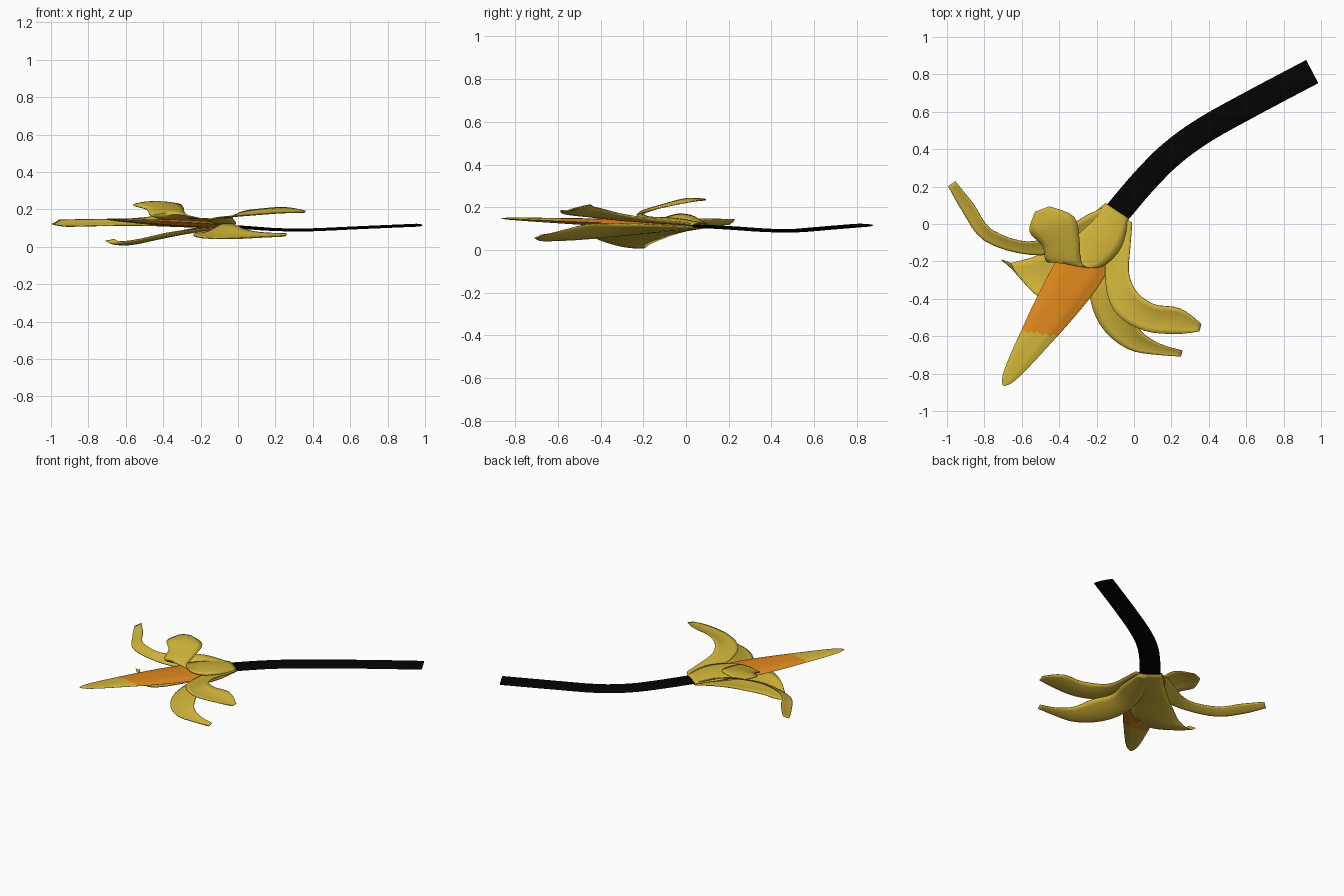
import bpy, bmesh, math
from mathutils import Vector

if "Cube" in bpy.data.objects:
    bpy.data.objects.remove(bpy.data.objects["Cube"])


def material(name, rgb):
    m = bpy.data.materials.new(name)
    m.diffuse_color = (*rgb, 1)
    m.use_nodes = True
    m.node_tree.nodes["Principled BSDF"].inputs["Base Color"].default_value = m.diffuse_color
    return m


YELLOW = material("petal yellow", (0.64, 0.46, 0.042))
ORANGE = material("trumpet orange", (0.75, 0.25, 0.012))
BLACK = material("stem black", (0.001, 0.001, 0.001))


def loft(name, rows, mats, closed=False, pick=None):
    """Skin rows of points into a mesh; closed rows become capped tubes."""
    bm = bmesh.new()
    grid = [[bm.verts.new(p) for p in row] for row in rows]
    n = len(grid[0])
    for a, b in zip(grid, grid[1:]):
        for j in range(n if closed else n - 1):
            k = (j + 1) % n
            bm.faces.new((a[j], a[k], b[k], b[j]))
    if closed:
        bm.faces.new(grid[0])
        bm.faces.new(grid[-1])
    if pick:
        for f in bm.faces:
            f.material_index = pick(f.calc_center_median())
    bmesh.ops.recalc_face_normals(bm, faces=bm.faces)
    mesh = bpy.data.meshes.new(name)
    bm.to_mesh(mesh)
    bm.free()
    for m in mats:
        mesh.materials.append(m)
    ob = bpy.data.objects.new(name, mesh)
    bpy.context.collection.objects.link(ob)
    bpy.context.view_layer.objects.active = ob
    ob.select_set(True)
    bpy.ops.object.shade_smooth_by_angle(angle=math.radians(50))
    ob.select_set(False)
    return ob


def spline(stations, steps=4):
    """Smooth interpolation through stations of any dimension."""
    pts = [stations[0], *stations, stations[-1]]
    out = []
    for p0, p1, p2, p3 in zip(pts, pts[1:], pts[2:], pts[3:]):
        for s in range(steps):
            t = s / steps
            out.append([0.5 * (2 * b + (c - a) * t + (2 * a - 5 * b + 4 * c - d) * t * t
                               + (3 * b - a - 3 * c + d) * t ** 3)
                        for a, b, c, d in zip(p0, p1, p2, p3)])
    out.append(list(stations[-1]))
    return out


def petal(name, stations, tilt, cup):
    """Stations: x, y, z, half width, heading of the crosswise direction."""
    rows = []
    path = spline(stations)
    for i, (x, y, z, w, deg) in enumerate(path):
        a = math.radians(deg)
        slope = tilt * min(1, i / 8)  # flat at the base, tilted further out
        side = Vector((math.cos(a), math.sin(a), slope)) * w
        c = Vector((x, y, z))
        rows.append([c + side * u + Vector((0, 0, cup * w * (u * u - 0.4)))
                     for u in (-1, -0.66, -0.33, 0, 0.33, 0.66, 1)])
    ob = loft(name, rows, [YELLOW])
    mod = ob.modifiers.new("thickness", 'SOLIDIFY')
    mod.thickness = 0.006
    mod.offset = 0


# Five petals: they sheathe the trumpet at the base, then curl away
petal("left_petal", [
    (-.10, .07, .115, .05, -40), (-.21, -.02, .13, .08, -50), (-.36, -.09, .135, .06, -70),
    (-.56, -.13, .13, .035, -80), (-.78, -.06, .127, .035, -125),
    (-.89, .09, .125, .035, -145), (-.975, .215, .13, .022, -145)], -0.5, 0.1)
petal("upper_petal", [
    (-.09, .07, .122, .075, -34), (-.17, -.06, .142, .12, -34), (-.27, -.18, .15, .11, -25),
    (-.37, -.21, .175, .095, -5), (-.39, -.10, .21, .10, 10),
    (-.44, 0, .234, .125, 18), (-.49, .08, .236, .04, 20)], 0.03, -0.12)
petal("lower_petal", [
    (-.09, .07, .105, .075, -34), (-.19, -.07, .09, .115, -34), (-.32, -.20, .068, .14, -42),
    (-.45, -.30, .042, .15, -60), (-.56, -.29, .02, .105, -65),
    (-.65, -.24, .02, .04, -50), (-.685, -.20, .035, .025, -20)], 0.15, 0.1)
petal("right_upper_petal", [
    (-.06, .04, .12, .06, -34), (-.08, -.12, .13, .06, -10), (-.09, -.28, .145, .065, 0),
    (-.04, -.42, .165, .08, 30), (.08, -.50, .178, .075, 70),
    (.24, -.52, .19, .068, 85), (.355, -.555, .185, .02, 75)], 0.2, 0.15)
petal("right_lower_petal", [
    (-.08, .04, .105, .06, -34), (-.12, -.14, .095, .08, -15), (-.16, -.34, .085, .08, 10),
    (-.10, -.50, .075, .09, 25), (0, -.62, .062, .06, 50),
    (.13, -.67, .06, .03, 75), (.255, -.693, .062, .016, 75)], 0.4, 0.15)

# Flattened tapering trumpet with shallow ribs, orange with a yellow tip
axis, cross = Vector((-.55, -.83, .032)), Vector((.83, -.55, 0))
rings = []
for t, w in spline([(.04, .06), (.22, .115), (.42, .125), (.62, .108), (.80, .083),
                    (.98, .055), (1.08, .032), (1.125, .006)], 10):
    c = Vector((-.08, .07, .112)) + axis * t
    ring = []
    for k in range(36):
        a = math.tau * k / 36
        r = w * (1 + 0.05 * math.cos(6 * a))
        ring.append(c + cross * r * math.cos(a) + Vector((0, 0, .15 * r * math.sin(a))))
    rings.append(ring)
loft("trumpet", rings, [ORANGE, YELLOW], True, lambda c: int(c.y < -.585 - .15 * (c.x + .5)))

# Flattened curved stem
path = [Vector(p) for p in spline([
    (-.09, .06, .112), (.05, .225, .102), (.20, .375, .092), (.38, .505, .09),
    (.65, .655, .102), (.953, .815, .115)])]
rings = []
for i, p in enumerate(path):
    d = path[min(i + 1, len(path) - 1)] - path[max(i - 1, 0)]
    side = Vector((d.y, -d.x, 0)).normalized() * .07
    rings.append([p + side * math.cos(math.tau * k / 16)
                  + Vector((0, 0, .008 * math.sin(math.tau * k / 16))) for k in range(16)])
loft("stem", rings, [BLACK], True)
